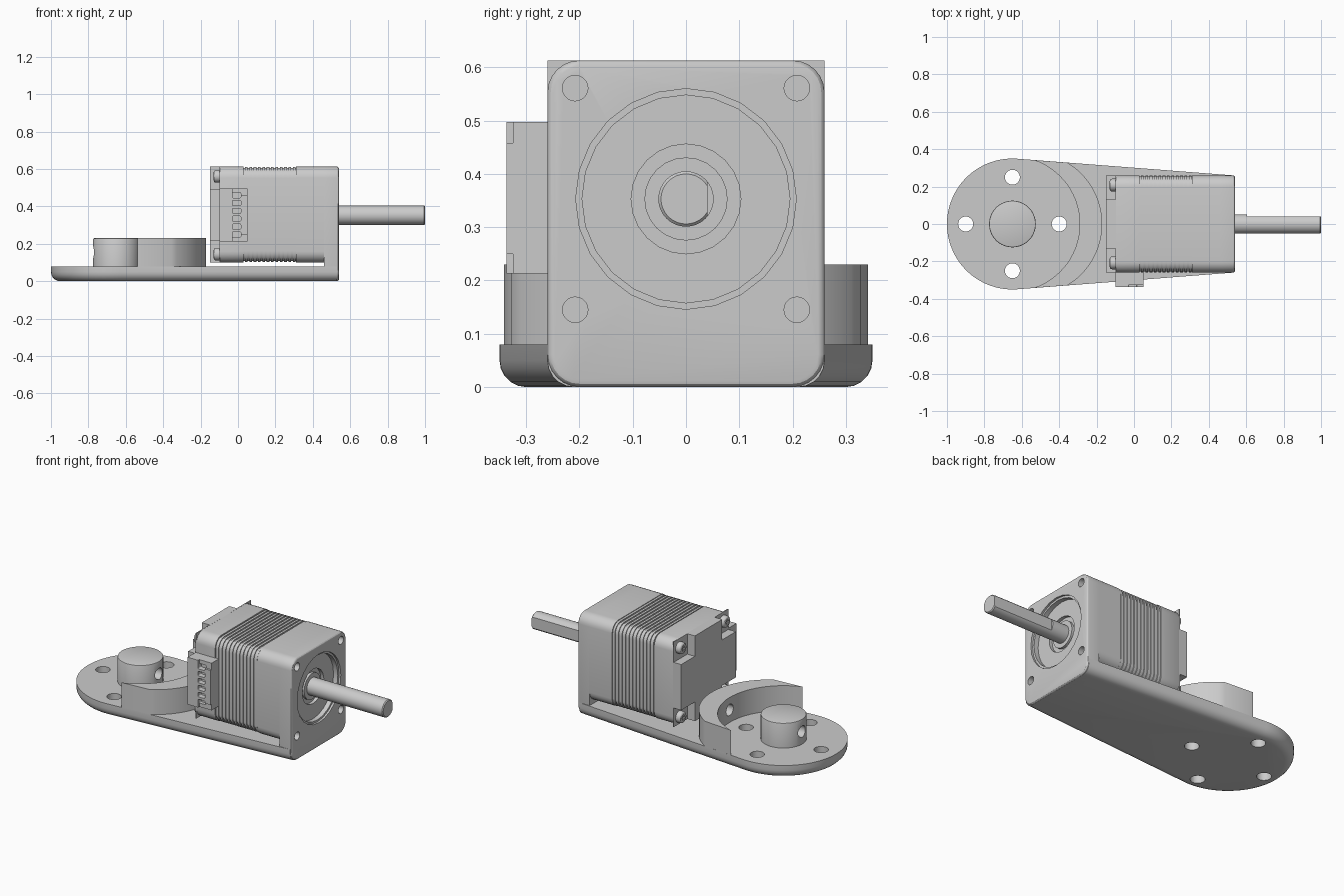
import bpy, bmesh
from math import sin, cos, pi, asin, radians

if "Cube" in bpy.data.objects:
    bpy.data.objects.remove(bpy.data.objects["Cube"])

GREY = (0.6, 0.6, 0.6, 1)
grey = bpy.data.materials.new("machined grey")
grey.use_nodes = True
grey.diffuse_color = GREY
grey.node_tree.nodes["Principled BSDF"].inputs["Base Color"].default_value = GREY

PLACE = {"x": lambda u, v, w: (w, u, v),
         "y": lambda u, v, w: (u, w, v),
         "z": lambda u, v, w: (u, v, w)}


def arc(cu, cv, r, a0, a1, n):
    return [(cu + r * cos(a0 + (a1 - a0) * i / n), cv + r * sin(a0 + (a1 - a0) * i / n))
            for i in range(n + 1)]


def circle(cu, cv, r, n=32):
    return arc(cu, cv, r, 0, 2 * pi, n)[:-1]


def rect(u0, u1, v0, v1, r=0):
    if not r:
        return [(u0, v0), (u1, v0), (u1, v1), (u0, v1)]
    corners = [(u1 - r, v1 - r), (u0 + r, v1 - r), (u0 + r, v0 + r), (u1 - r, v0 + r)]
    return [p for i, (u, v) in enumerate(corners)
            for p in arc(u, v, r, i * pi / 2, (i + 1) * pi / 2, 6)]


def prism(name, pts, axis, lo, hi, bevel=0, end="hi", seg=3, keep=None):
    """Extrude a 2D outline along an axis, optionally rounding one rim."""
    bm = bmesh.new()
    rims = {k: [bm.verts.new(PLACE[axis](u, v, w)) for u, v in pts]
            for k, w in (("lo", lo), ("hi", hi))}
    bm.faces.new(rims["lo"])
    bm.faces.new(rims["hi"])
    for i in range(len(pts)):
        a, b = rims["lo"], rims["hi"]
        bm.faces.new((a[i - 1], a[i], b[i], b[i - 1]))
    bmesh.ops.recalc_face_normals(bm, faces=bm.faces)
    if bevel:
        rim = set(rims[end])
        edges = [e for e in bm.edges if set(e.verts) <= rim and (keep is None or keep(e))]
        bmesh.ops.bevel(bm, geom=edges, offset=bevel, segments=seg, profile=0.5, affect="EDGES")
    mesh = bpy.data.meshes.new(name)
    bm.to_mesh(mesh)
    bm.free()
    mesh.materials.append(grey)
    obj = bpy.data.objects.new(name, mesh)
    bpy.context.collection.objects.link(obj)
    return obj


def cut(obj, pts, axis, lo, hi):
    """Subtract a prism from an object."""
    tool = prism("cutter", pts, axis, lo, hi)
    tool.hide_render = True
    mod = obj.modifiers.new("cut", "BOOLEAN")
    mod.operation, mod.solver, mod.object = "DIFFERENCE", "EXACT", tool
    bpy.context.view_layer.objects.active = obj
    bpy.ops.object.modifier_apply(modifier=mod.name)
    bpy.data.objects.remove(tool)


PIVOT, FRONT = -0.65, 0.54
MID = 0.353          # shaft height
TAPER = 0.076
FACE = rect(-0.26, 0.26, 0.1, 0.613, 0.06)
BOLTS = [(sy * 0.208, MID + sz * 0.208) for sy in (-1, 1) for sz in (-1, 1)]

# Tapered base plate with rounded lower edge and four holes
outline = arc(PIVOT, 0, 0.35, pi / 2 - TAPER, 3 * pi / 2 + TAPER, 48)
outline += [(FRONT - 0.01, -0.26), (FRONT - 0.01, 0.26)]
base = prism("base_plate", outline, "z", 0, 0.08, 0.05, "lo", 5,
             lambda e: min(v.co.x for v in e.verts) < 0.5)
for dx, dy in ((0.25, 0), (-0.25, 0), (0, 0.25), (0, -0.25)):
    cut(base, circle(PIVOT + dx, dy, 0.04, 24), "z", -0.1, 0.2)

# Pivot hub with cross hole
hub = prism("pivot_hub", circle(PIVOT, 0, 0.125, 40), "z", 0.07, 0.23, 0.006, seg=2)
cut(hub, circle(0, 0.155, 0.034, 24), "x", -0.9, -0.4)

# Curved wall around the pivot
end_in, end_out = asin(0.342 / 0.36), asin(0.328 / 0.383)
wall_pts = arc(PIVOT, 0, 0.36, end_in, -end_in, 28) + arc(-0.553, 0, 0.383, -end_out, end_out, 24)
wall = prism("curved_wall", wall_pts, "z", 0.07, 0.23)
cut(wall, circle(0, 0.155, 0.034, 24), "x", -0.4, -0.1)

# Front flange with bearing recess and bolt holes
flange = prism("front_flange", rect(-0.26, 0.26, 0, 0.613, 0.06), "x", 0.46, FRONT, 0.012)
cut(flange, circle(0, MID, 0.207, 24), "x", FRONT - 0.012, 0.6)
cut(flange, circle(0, MID, 0.195, 24), "x", 0.5, 0.6)
cut(flange, circle(0, MID, 0.103, 24), "x", 0.48, 0.6)
for y, z in BOLTS:
    cut(flange, circle(y, z, 0.024, 20), "x", 0.48, 0.6)
prism("bearing_inner_ring", circle(0, MID, 0.078, 24), "x", 0.47, 0.495)

# Motor body: end caps, core and thin laminations
prism("front_cap", FACE, "x", 0.31, 0.465)
prism("rear_cap", FACE, "x", -0.1, 0.03, 0.006, "lo", 2)
prism("motor_core", rect(-0.253, 0.253, 0.107, 0.606, 0.055), "x", 0.02, 0.32)
LAYERS = 12
for i in range(LAYERS):
    x = 0.03 + 0.28 * (i + 0.3) / LAYERS
    prism("lamination", rect(-0.258, 0.258, 0.102, 0.611, 0.059), "x", x, x + 0.014)

# Rear cover with notched corners
cover = prism("rear_cover", rect(-0.26, 0.26, 0.1, 0.613), "x", -0.15, -0.095)
for sy in (-1, 1):
    for z0, z1 in ((0.05, 0.215), (0.49, 0.7)):
        cut(cover, rect(*sorted((sy * 0.13, sy * 0.3)), z0, z1), "x", -0.2, -0.1)

# Rear screws with cross slots
for y, z in BOLTS:
    screw = prism("rear_screw", circle(y, z, 0.034, 24), "x", -0.13, -0.09, 0.012, "lo")
    for a, b in ((0.018, 0.005), (0.005, 0.018)):
        cut(screw, rect(y - a, y + a, z - b, z + b), "x", -0.2, -0.118)

# Output shaft with a flat on one side
shaft = prism("output_shaft", circle(0, MID, 0.052, 32), "x", 0.45, 1, 0.005, seg=1)
cut(shaft, rect(0.04, 0.1, MID - 0.1, MID + 0.1), "x", 0.605, 1.1)

# Side connector with six sockets
connector = prism("connector_body", rect(-0.1, 0.052, 0.213, 0.497), "y", -0.337, -0.25)
for z0, z1 in ((0.2, 0.25), (0.458, 0.51)):
    cut(connector, rect(-0.03, 0.1, z0, z1), "y", -0.4, -0.325)
for i in range(6):
    z = 0.25 + 0.042 * i
    cut(connector, rect(-0.03, 0.015, z - 0.014, z + 0.014, 0.006), "y", -0.4, -0.305)

# Smooth the curved surfaces, keeping hard edges
bpy.ops.object.select_all(action="DESELECT")
for obj in bpy.context.collection.objects:
    if obj.type == "MESH" and grey.name in obj.data.materials:
        obj.select_set(True)
        bpy.context.view_layer.objects.active = obj
bpy.ops.object.shade_smooth_by_angle(angle=radians(30))
